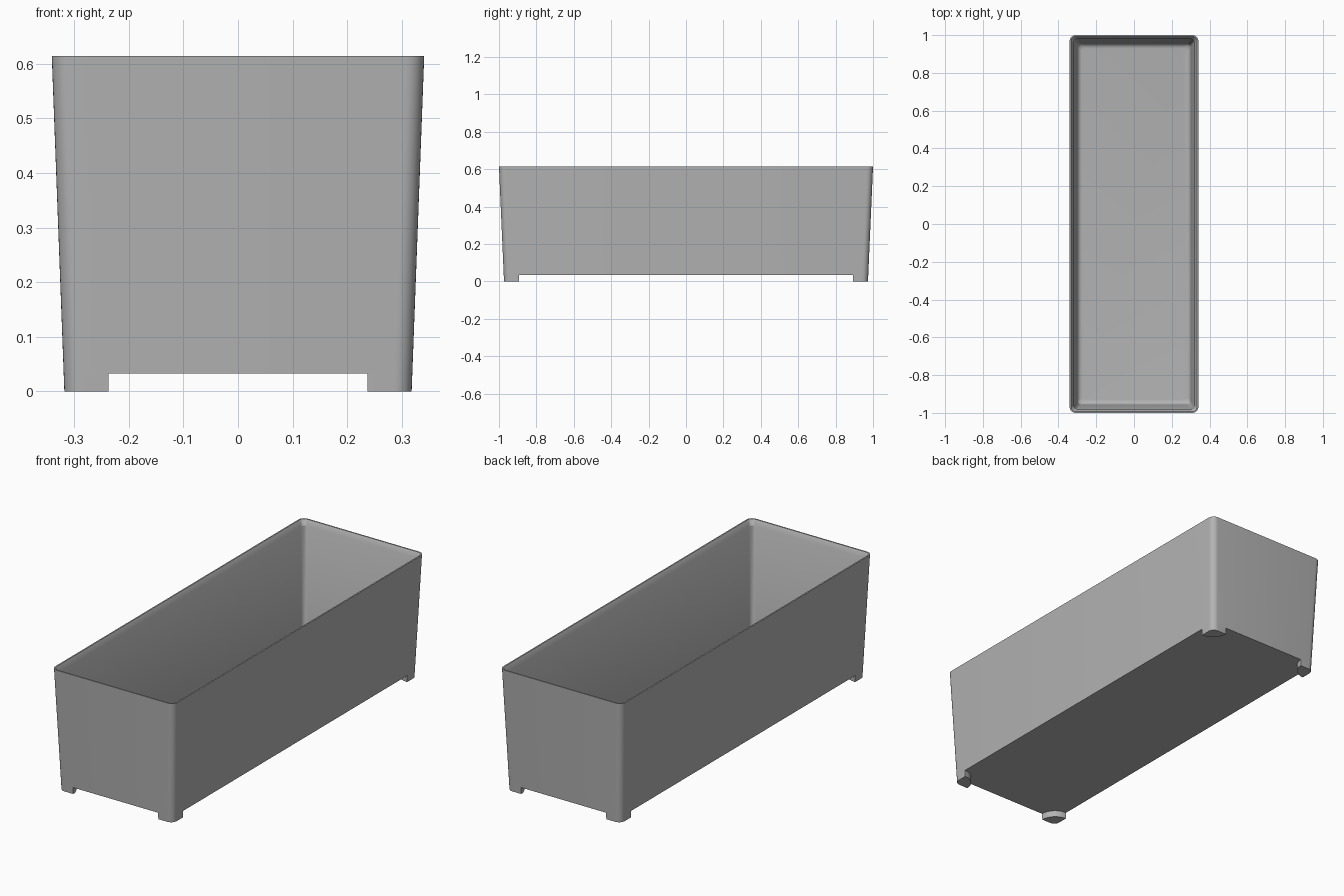
import bpy, bmesh
from math import sin, cos, pi, radians

cube = bpy.data.objects.get("Cube")
if cube:
    bpy.data.objects.remove(cube)

HEIGHT, FOOT_H = 0.614, 0.033
TOP_X, TOP_Y = 0.341, 1.0        # half sizes at the rim
BASE_X, BASE_Y = 0.318, 0.973    # half sizes at the ground
RADIUS = 0.032                   # outer corner radius
FOOT_R = 0.081
SEG = 8

grey = bpy.data.materials.new("plain_grey")
grey.use_nodes = True
colour = (0.45, 0.45, 0.45, 1)
grey.diffuse_color = colour
grey.node_tree.nodes["Principled BSDF"].inputs["Base Color"].default_value = colour


def half_size(z):
    t = z / HEIGHT
    return BASE_X + (TOP_X - BASE_X) * t, BASE_Y + (TOP_Y - BASE_Y) * t


def rounded_ring(bm, z, inset):
    """Rounded rectangle following the tapered wall, moved inwards by inset."""
    hx, hy = half_size(z)
    r = max(RADIUS - inset, 0.02)
    ring = []
    for k, (sx, sy) in enumerate([(1, 1), (-1, 1), (-1, -1), (1, -1)]):
        for i in range(SEG + 1):
            a = (k + i / SEG) * pi / 2
            ring.append(bm.verts.new((sx * (hx - inset - r) + r * cos(a),
                                      sy * (hy - inset - r) + r * sin(a), z)))
    return ring


def bridge(bm, rings):
    for a, b in zip(rings, rings[1:]):
        for i in range(len(a)):
            j = (i + 1) % len(a)
            bm.faces.new((a[i], a[j], b[j], b[i]))


def finish(name, bm):
    bmesh.ops.recalc_face_normals(bm, faces=bm.faces[:])
    mesh = bpy.data.meshes.new(name)
    bm.to_mesh(mesh)
    bm.free()
    mesh.materials.append(grey)
    obj = bpy.data.objects.new(name, mesh)
    bpy.context.collection.objects.link(obj)
    bpy.ops.object.select_all(action='DESELECT')
    obj.select_set(True)
    bpy.context.view_layer.objects.active = obj
    bpy.ops.object.shade_smooth_by_angle(angle=radians(30))
    return obj


# Planter box: outer wall, rim, sloped lip, inner wall, rounded floor edge
WALL, FLOOR, FILLET = 0.02, 0.055, 0.025
profile = [(FOOT_H, 0), (HEIGHT, 0), (HEIGHT, 0.007), (HEIGHT - 0.025, WALL)]
for i in range(6):
    a = i / 5 * pi / 2
    profile.append((FLOOR + FILLET * (1 - sin(a)), WALL + FILLET * (1 - cos(a))))
bm = bmesh.new()
rings = [rounded_ring(bm, z, inset) for z, inset in profile]
bridge(bm, rings)
bm.faces.new(rings[0])
bm.faces.new(rings[-1])
finish("planter_box", bm)


# Corner feet: rounded outer corner, curved inner side
def foot(name, sx, sy):
    bm = bmesh.new()
    levels = []
    for z in (0, FOOT_H):
        hx, hy = half_size(z)
        pts = [(hx - RADIUS + RADIUS * cos(i / SEG * pi / 2),
                hy - RADIUS + RADIUS * sin(i / SEG * pi / 2)) for i in range(SEG + 1)]
        for i in range(SEG + 1):
            a = pi + i / SEG * pi / 2
            x, y = BASE_X + FOOT_R * cos(a), BASE_Y + FOOT_R * sin(a)
            pts.append((hx if i == SEG else x, hy if i == 0 else y))
        levels.append([bm.verts.new((sx * x, sy * y, z)) for x, y in pts])
    bridge(bm, levels)
    bm.faces.new(levels[0])
    bm.faces.new(levels[1])
    finish(name, bm)


for side, sx in (("left", 1), ("right", -1)):
    for end, sy in (("front", -1), ("back", 1)):
        foot(f"{end}_{side}_foot", sx, sy)
